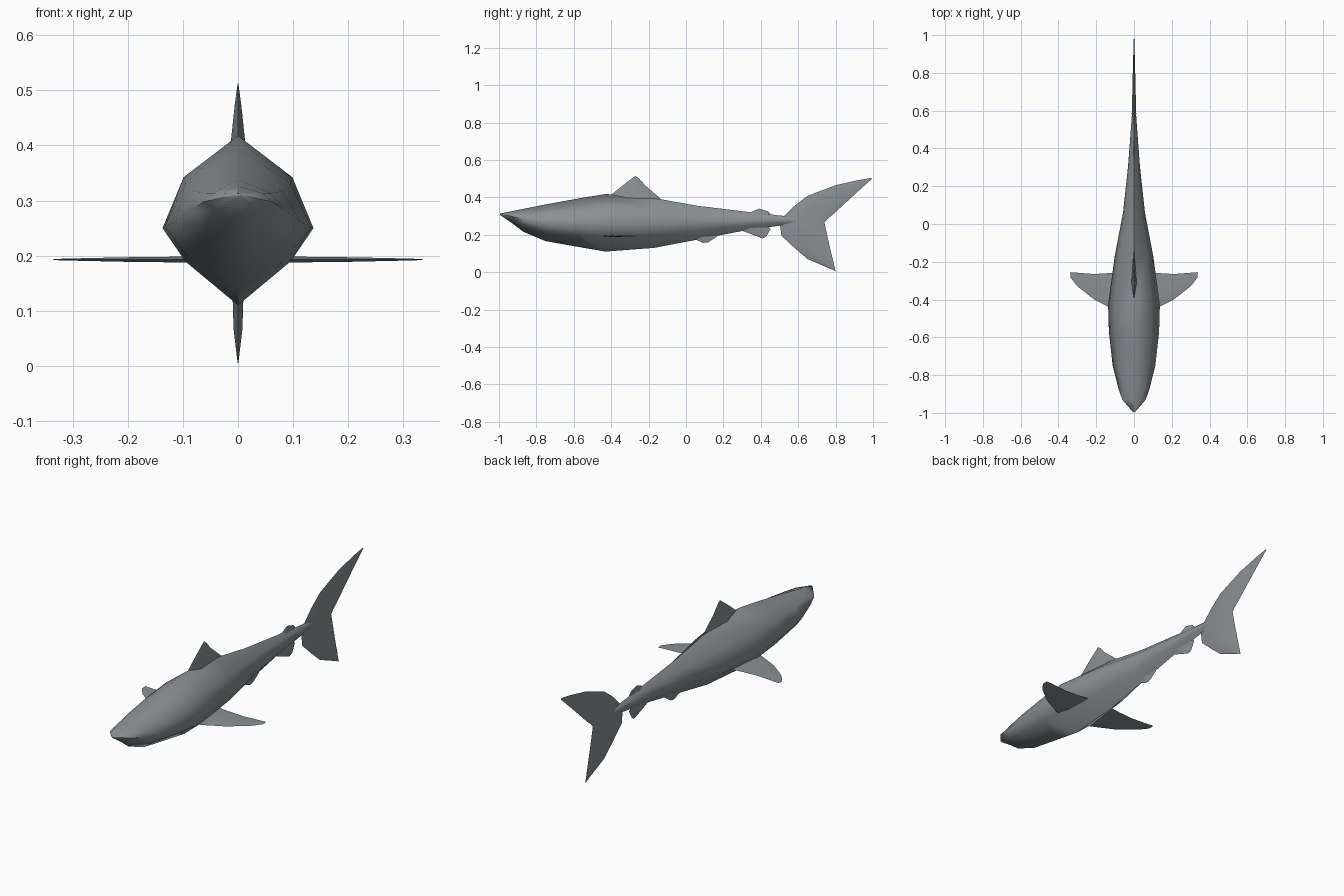
import bpy, bmesh, math

skin = bpy.data.materials.new("slate grey")
skin.diffuse_color = (0.25, 0.285, 0.295, 1)


def finish(name, verts, faces, angle):
    mesh = bpy.data.meshes.new(name)
    mesh.from_pydata(verts, [], faces)
    bm = bmesh.new()
    bm.from_mesh(mesh)
    bmesh.ops.remove_doubles(bm, verts=bm.verts, dist=1e-5)
    bmesh.ops.recalc_face_normals(bm, faces=bm.faces)
    bm.to_mesh(mesh)
    bm.free()
    mesh.materials.append(skin)
    obj = bpy.data.objects.new(name, mesh)
    bpy.context.collection.objects.link(obj)
    bpy.ops.object.select_all(action='DESELECT')
    obj.select_set(True)
    bpy.context.view_layer.objects.active = obj
    bpy.ops.object.shade_smooth_by_angle(angle=math.radians(angle))
    return obj


def loft(name, rings, angle):
    """Skin a list of equal closed rings and cap both ends."""
    n = len(rings[0])
    verts = [v for ring in rings for v in ring]
    faces = [(i * n + j, i * n + (j + 1) % n, (i + 1) * n + (j + 1) % n, (i + 1) * n + j)
             for i in range(len(rings) - 1) for j in range(n)]
    faces += [tuple(range(n)), tuple(range(len(verts) - n, len(verts)))]
    return finish(name, verts, faces, angle)


def upright_fin(name, sections, angle=50):
    """Each section: leading (y, z), trailing (y, z), half thickness."""
    rings = []
    for (y0, z0), (y1, z1), t in sections:
        ym, zm = y0 + (y1 - y0) * 0.35, z0 + (z1 - z0) * 0.35
        rings.append([(0, y0, z0), (t, ym, zm), (0, y1, z1), (-t, ym, zm)])
    return loft(name, rings, angle)


# Body: y, top, widest height, bottom, half width
stations = [(-0.995, 0.313, 0.310, 0.306, 0.006), (-0.93, 0.326, 0.298, 0.262, 0.062),
            (-0.87, 0.338, 0.284, 0.216, 0.083), (-0.75, 0.362, 0.262, 0.166, 0.113),
            (-0.57, 0.395, 0.252, 0.134, 0.133), (-0.43, 0.418, 0.250, 0.110, 0.137),
            (-0.17, 0.396, 0.252, 0.130, 0.102), (0.06, 0.355, 0.260, 0.174, 0.058),
            (0.30, 0.326, 0.270, 0.220, 0.032), (0.51, 0.302, 0.276, 0.250, 0.016),
            (0.64, 0.293, 0.277, 0.258, 0.007)]
rings = []
for y, top, mid, bot, w in stations:
    up, low = mid + (top - mid) * 0.55, mid - (mid - bot) * 0.43
    half = [(w * 0.72, up), (w, mid), (w * 0.7, low)]
    rings.append([(0, y, top)] + [(x, y, z) for x, z in half] + [(0, y, bot)]
                 + [(-x, y, z) for x, z in reversed(half)])
loft("body", rings, 75)

# Fins along the midline
upright_fin("dorsal_fin", [((-0.42, 0.39), (-0.11, 0.37), 0.015),
                           ((-0.39, 0.422), (-0.15, 0.405), 0.012),
                           ((-0.32, 0.478), (-0.22, 0.465), 0.006),
                           ((-0.27, 0.515), (-0.25, 0.50), 0.001)])
upright_fin("second_dorsal_fin", [((0.33, 0.30), (0.44, 0.295), 0.009),
                                  ((0.35, 0.322), (0.452, 0.312), 0.006),
                                  ((0.39, 0.340), (0.44, 0.325), 0.001)])
upright_fin("anal_fin", [((0.27, 0.24), (0.43, 0.255), 0.009),
                         ((0.31, 0.218), (0.452, 0.232), 0.006),
                         ((0.41, 0.180), (0.43, 0.190), 0.001)])
upright_fin("pelvic_fin", [((0.03, 0.20), (0.17, 0.205), 0.010),
                           ((0.05, 0.175), (0.165, 0.19), 0.007),
                           ((0.09, 0.157), (0.12, 0.160), 0.001)])

# Tail: one blade from the upper tip through the fork to the lower tip
upright_fin("tail_fin", [((0.985, 0.503), (0.995, 0.50), 0.001),
                         ((0.92, 0.492), (0.945, 0.455), 0.003),
                         ((0.80, 0.465), (0.86, 0.377), 0.006),
                         ((0.65, 0.408), (0.79, 0.312), 0.009),
                         ((0.58, 0.355), (0.755, 0.283), 0.010),
                         ((0.50, 0.275), (0.74, 0.265), 0.012),
                         ((0.51, 0.195), (0.752, 0.21), 0.011),
                         ((0.58, 0.130), (0.77, 0.13), 0.010),
                         ((0.65, 0.070), (0.787, 0.06), 0.008),
                         ((0.79, 0.010), (0.80, 0.003), 0.001)])

# Pectoral fins: x, leading y, trailing y, half thickness
spans = [(0.05, -0.475, -0.25, 0.006), (0.13, -0.44, -0.260, 0.005),
         (0.21, -0.40, -0.265, 0.004), (0.30, -0.33, -0.258, 0.002),
         (0.335, -0.285, -0.255, 0.001)]
rings = []
for x, y0, y1, t in spans:
    ym = y0 + (y1 - y0) * 0.35
    rings.append([(x, y0, 0.193), (x, ym, 0.193 + t), (x, y1, 0.194), (x, ym, 0.193 - t)])
pectoral = loft("pectoral_fins", rings, 50)
pectoral.modifiers.new("mirror", 'MIRROR').use_clip = False
